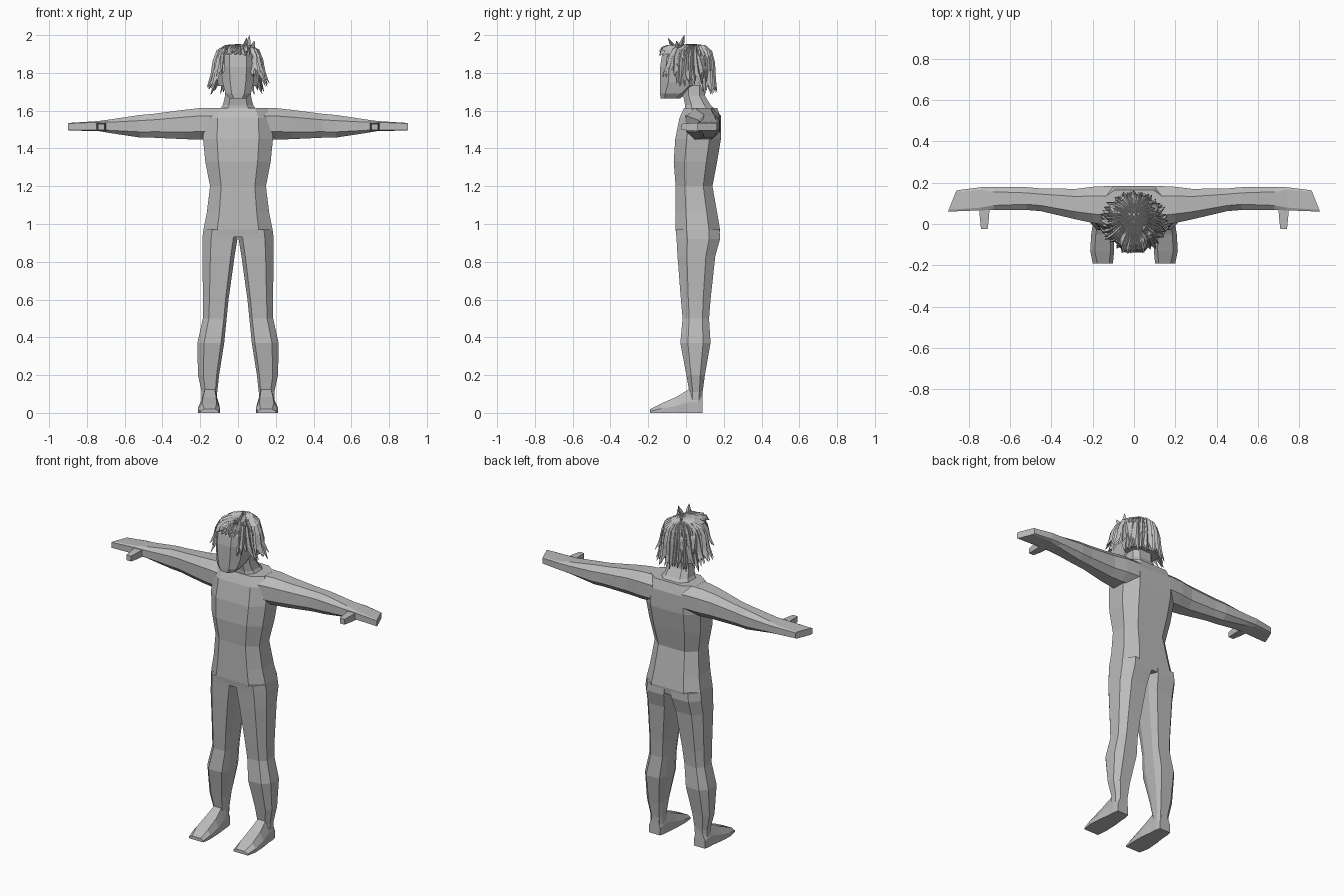
import bpy, bmesh, math, random
from mathutils import Vector

random.seed(4)
if "Cube" in bpy.data.objects:
    bpy.data.objects.remove(bpy.data.objects["Cube"])

grey = bpy.data.materials.new("plain grey")
grey.use_nodes = True
grey.diffuse_color = (0.5, 0.5, 0.5, 1)
bsdf = grey.node_tree.nodes["Principled BSDF"]
bsdf.inputs["Base Color"].default_value = (0.5, 0.5, 0.5, 1)
bsdf.inputs["Roughness"].default_value = 0.8


def add_loft(bm, rings):
    """Skin a list of equal-length rings and cap both ends."""
    rows = [[bm.verts.new(p) for p in ring] for ring in rings]
    n = len(rows[0])
    for a, b in zip(rows, rows[1:]):
        for i in range(n):
            j = (i + 1) % n
            bm.faces.new((a[i], a[j], b[j], b[i]))
    bm.faces.new(rows[0])
    bm.faces.new(rows[-1])


def finish(name, bm):
    bmesh.ops.recalc_face_normals(bm, faces=bm.faces)
    mesh = bpy.data.meshes.new(name)
    bm.to_mesh(mesh)
    bm.free()
    mesh.materials.append(grey)
    obj = bpy.data.objects.new(name, mesh)
    bpy.context.collection.objects.link(obj)
    return obj


def loft(name, rings):
    bm = bmesh.new()
    add_loft(bm, rings)
    return finish(name, bm)


def octagon(u0, u1, v0, v1, cu, cv, cu_in=None):
    """Rectangle with cut corners; cu and cv are shares of its size."""
    a, b = (u1 - u0) * cu, (v1 - v0) * cv
    k = a if cu_in is None else (u1 - u0) * cu_in
    return [(u0 + k, v0), (u1 - a, v0), (u1, v0 + b), (u1, v1 - b),
            (u1 - a, v1), (u0 + k, v1), (u0, v1 - b), (u0, v0 + b)]


def level(z, x0, x1, y0, y1, cu=0.2, cv=0.25, cu_in=None, side=1):
    return [Vector((side * x, y, z)) for x, y in octagon(x0, x1, y0, y1, cu, cv, cu_in)]


# Torso: height, half width, front, back
torso = [(0.93, 0.188, -0.05, 0.175), (0.97, 0.183, -0.055, 0.18), (1.06, 0.165, -0.055, 0.165),
         (1.2, 0.148, -0.055, 0.14), (1.33, 0.173, -0.065, 0.165), (1.45, 0.185, -0.057, 0.185),
         (1.56, 0.18, -0.035, 0.185), (1.615, 0.155, -0.01, 0.165)]
loft("torso", [level(z, -w, w, f, b) for z, w, f, b in torso])

# Neck and head
neck = [(1.6, 0.1, -0.005, 0.16), (1.63, 0.08, -0.005, 0.13), (1.68, 0.068, -0.015, 0.1),
        (1.76, 0.065, -0.02, 0.1)]
loft("neck", [level(z, -w, w, f, b) for z, w, f, b in neck])
head = [(1.665, 0.045, -0.135, -0.03), (1.69, 0.066, -0.137, 0.0), (1.75, 0.082, -0.137, 0.08),
        (1.83, 0.092, -0.137, 0.11), (1.89, 0.092, -0.128, 0.11), (1.935, 0.065, -0.09, 0.09)]
loft("head", [level(z, -w, w, f, b, 0.25, 0.2) for z, w, f, b in head])

# Legs: height, inner, outer, front, back
leg = [(0.97, 0.0, 0.183, -0.054, 0.178), (0.92, 0.003, 0.189, -0.05, 0.18),
       (0.83, 0.018, 0.189, -0.045, 0.155), (0.6, 0.05, 0.185, -0.027, 0.13),
       (0.5, 0.06, 0.186, -0.018, 0.122), (0.37, 0.073, 0.215, -0.03, 0.13),
       (0.2, 0.1, 0.212, 0.002, 0.1), (0.11, 0.11, 0.192, 0.018, 0.088),
       (0.06, 0.11, 0.192, 0.015, 0.085)]
# Feet: depth, inner, outer, top
foot = [(0.087, 0.115, 0.19, 0.1), (0.06, 0.108, 0.195, 0.13), (0.015, 0.105, 0.197, 0.125),
        (-0.05, 0.098, 0.207, 0.085), (-0.13, 0.096, 0.212, 0.05), (-0.19, 0.102, 0.2, 0.02)]
# Arms: reach, front, back, bottom, top, corner cut
arm = [(0.1, -0.01, 0.185, 1.45, 1.615, 0.25), (0.2, 0.005, 0.18, 1.447, 1.614, 0.25),
       (0.28, 0.022, 0.17, 1.449, 1.605, 0.25), (0.45, 0.062, 0.172, 1.457, 1.583, 0.25),
       (0.52, 0.068, 0.178, 1.458, 1.577, 0.25), (0.68, 0.068, 0.178, 1.482, 1.553, 0.2),
       (0.74, 0.066, 0.178, 1.492, 1.545, 0.12), (0.9, 0.06, 0.163, 1.495, 1.535, 0.08)]
# Thumbs: depth, half width, half height
thumb = [(0.09, 0.026, 0.022), (0.03, 0.022, 0.02), (-0.025, 0.016, 0.016)]

for side, label in ((1, "left"), (-1, "right")):
    loft(label + "_leg", [level(z, i, o, f, b, 0.25, 0.25, 0.12, side) for z, i, o, f, b in leg])
    loft(label + "_foot", [[Vector((side * x, y, z)) for x, z in
                            ((i, 0), (o, 0), (o, t * 0.45), (o - 0.022, t), (i + 0.018, t), (i, t * 0.45))]
                           for y, i, o, t in foot])
    rings = []
    for x, f, b, lo, hi, cut in arm:
        slant = 0.4 if x > 0.8 else 0
        rings.append([Vector((side * (x - slant * (y - f)), y, z))
                      for y, z in octagon(f, b, lo, hi, cut, cut)])
    loft(label + "_arm", rings)
    loft(label + "_thumb", [[Vector((side * (0.724 + w * u), y, 1.514 + h * v))
                             for u, v in ((-1, -1), (1, -1), (1, 1), (-1, 1))]
                            for y, w, h in thumb])

# Scalp under the strands
scalp = [(1.73, 0.105, 0.0, 0.13), (1.82, 0.118, -0.035, 0.138), (1.88, 0.115, -0.08, 0.132),
         (1.92, 0.095, -0.1, 0.11), (1.942, 0.05, -0.06, 0.08)]
loft("scalp", [level(z, -w, w, f, b, 0.28, 0.28) for z, w, f, b in scalp])

# Hair: tapered three-sided strands fanning out from the crown
PROFILE = [(0.06, 0, 0.2), (0.5, 0.02, 0.7), (0.82, 0.14, 1), (0.96, 0.38, 1), (1.0, 0.7, 0.85), (1.05, 1, 0.06)]


def strand(bm, angle, end, scale, width, flare, sweep):
    """Angle 0 points to the front; the strand falls to height end."""
    rings = []
    for r, drop, w in PROFILE:
        a = angle + sweep * drop * drop
        out = Vector((math.sin(a), -math.cos(a), 0))
        across = Vector((math.cos(a), math.sin(a), 0))
        reach = (r + flare * drop ** 3) * scale
        p = Vector((out.x * 0.135 * reach, 0.008 + 0.04 * (1 - min(r, 1)) + out.y * 0.148 * reach,
                    1.952 - (1.952 - end) * drop))
        inward = out * -0.022 * w * min(1, r) + Vector((0, 0, -0.016 * w * (1 - drop)))
        half = across * width * w
        rings.append([p, p + half + inward, p - half + inward])
    add_loft(bm, rings)


def strand_end(angle):
    front = abs(math.degrees(math.atan2(math.sin(angle), math.cos(angle))))
    if front < 32:
        return 1.9
    if front < 60:
        return 1.785
    return 1.725 if front < 110 else 1.695


bm = bmesh.new()
COUNT = 30
for layer, scale in ((0, 1.0), (0.5, 0.95)):
    for i in range(COUNT):
        a = math.tau * (i + layer) / COUNT
        sideways = abs(math.sin(a))
        strand(bm, a, strand_end(a) + random.uniform(-0.012, 0.02), scale * random.uniform(0.97, 1.03),
               0.021, 0.2 * sideways ** 2 * random.uniform(0.5, 1.1), random.uniform(-0.16, 0.16))
finish("hair", bm)

# Upright tufts on top: base, tip
bm = bmesh.new()
for base, tip in (((0.045, -0.03, 1.93), (0.06, -0.01, 2.0)),
                  ((0.03, -0.06, 1.93), (0.045, -0.095, 1.985)),
                  ((0.07, -0.04, 1.93), (0.085, -0.05, 1.97))):
    base, tip = Vector(base), Vector(tip)
    rings = []
    for t, w in ((0, 0.018), (0.5, 0.014), (1, 0.001)):
        c = base.lerp(tip, t)
        rings.append([c + Vector((math.cos(k) * w, math.sin(k) * w, 0))
                      for k in (0, math.tau / 3, math.tau * 2 / 3)])
    add_loft(bm, rings)
finish("hair_tufts", bm)
